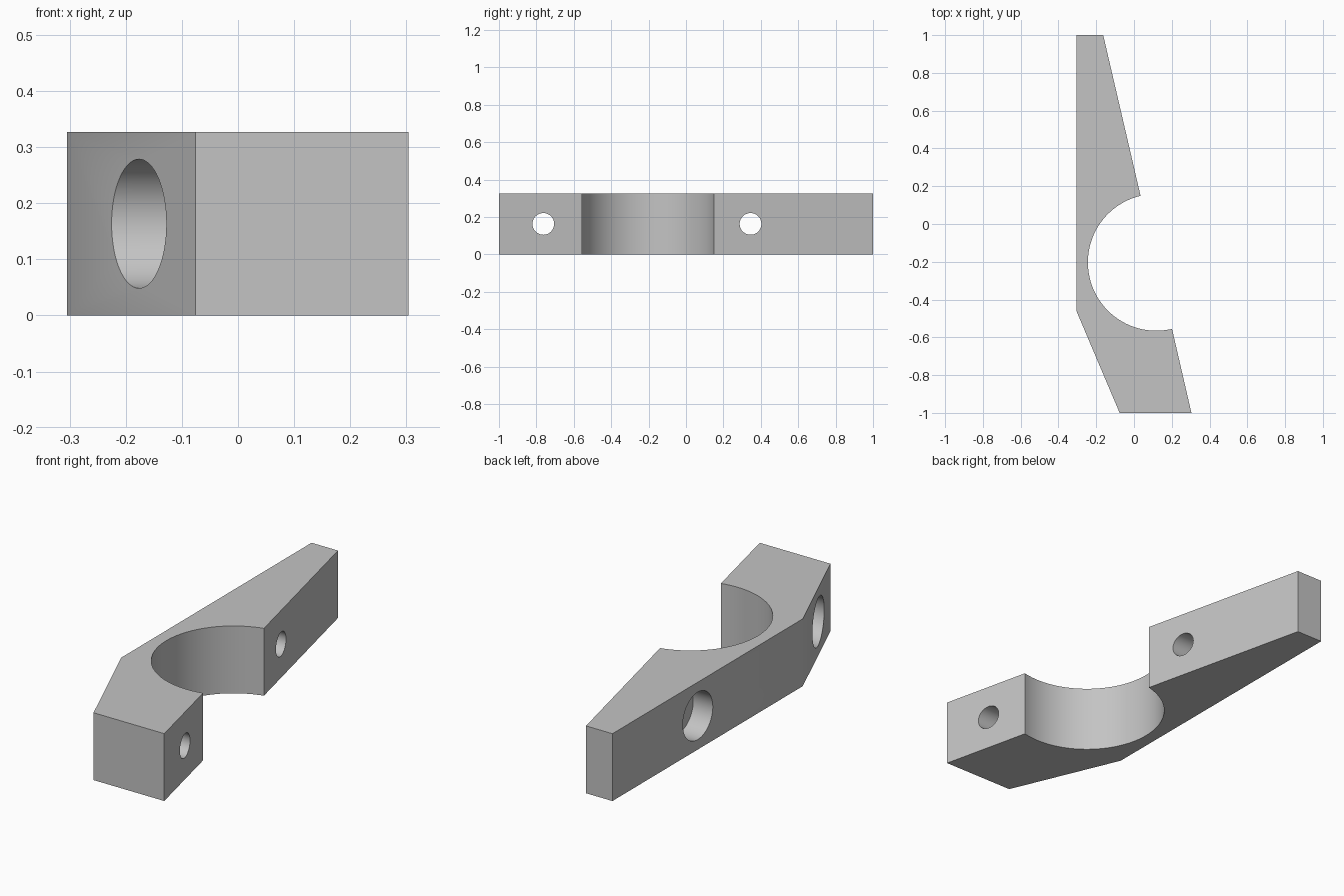
import bpy
import bmesh
from math import sin, cos, pi, radians

if "Cube" in bpy.data.objects:
    bpy.data.objects.remove(bpy.data.objects["Cube"], do_unlink=True)

HEIGHT = 0.327
GREY = (0.55, 0.55, 0.55, 1)

grey = bpy.data.materials.new("plain grey")
grey.use_nodes = True
grey.diffuse_color = GREY
grey.node_tree.nodes["Principled BSDF"].inputs["Base Color"].default_value = GREY


def prism(name, outline, height):
    """Extrude a flat outline upward from z = 0."""
    bm = bmesh.new()
    base = bm.faces.new([bm.verts.new((x, y, 0)) for x, y in outline])
    top = bmesh.ops.extrude_face_region(bm, geom=[base])["geom"]
    verts = [g for g in top if isinstance(g, bmesh.types.BMVert)]
    bmesh.ops.translate(bm, verts=verts, vec=(0, 0, height))
    bmesh.ops.recalc_face_normals(bm, faces=bm.faces)
    mesh = bpy.data.meshes.new(name)
    bm.to_mesh(mesh)
    bm.free()
    mesh.materials.append(grey)
    obj = bpy.data.objects.new(name, mesh)
    bpy.context.collection.objects.link(obj)
    return obj


def bore(body, name, y, radius, x0, x1):
    """Drill a round hole along x, then drop the cutter."""
    bpy.ops.mesh.primitive_cylinder_add(
        vertices=64, radius=radius, depth=x1 - x0,
        location=((x0 + x1) / 2, y, HEIGHT / 2), rotation=(0, pi / 2, 0))
    cutter = bpy.context.object
    cutter.name = name
    cutter.hide_render = True
    cutter.data.materials.append(grey)
    mod = body.modifiers.new(name, "BOOLEAN")
    mod.operation = "DIFFERENCE"
    mod.solver = "EXACT"
    mod.object = cutter
    bpy.context.view_layer.objects.active = body
    bpy.ops.object.modifier_apply(modifier=name)
    bpy.data.objects.remove(cutter, do_unlink=True)


# Clamp body: tapered arm, half-round seat and angled foot
cx, cy, r, start, steps = 0.118, -0.203, 0.362, radians(103.3), 64
seat = [(cx + r * cos(start + pi * i / steps), cy + r * sin(start + pi * i / steps))
        for i in range(steps + 1)]
outline = ([(-0.305, 1), (-0.163, 1)] + seat
           + [(0.304, -1), (-0.076, -1), (-0.305, -0.46)])
clamp = prism("clamp_half", outline, HEIGHT)

# Bolt holes with counterbores opening on the outer side
for label, y, floor in (("arm", 0.345, -0.2), ("foot", -0.763, 0.05)):
    bore(clamp, label + "_bolt_hole", y, 0.058, -0.6, 0.6)
    bore(clamp, label + "_counterbore", y, 0.115, -0.6, floor)

# Smooth round walls, crisp edges
bpy.ops.object.select_all(action="DESELECT")
clamp.select_set(True)
bpy.context.view_layer.objects.active = clamp
bpy.ops.object.shade_smooth_by_angle(angle=radians(25))
